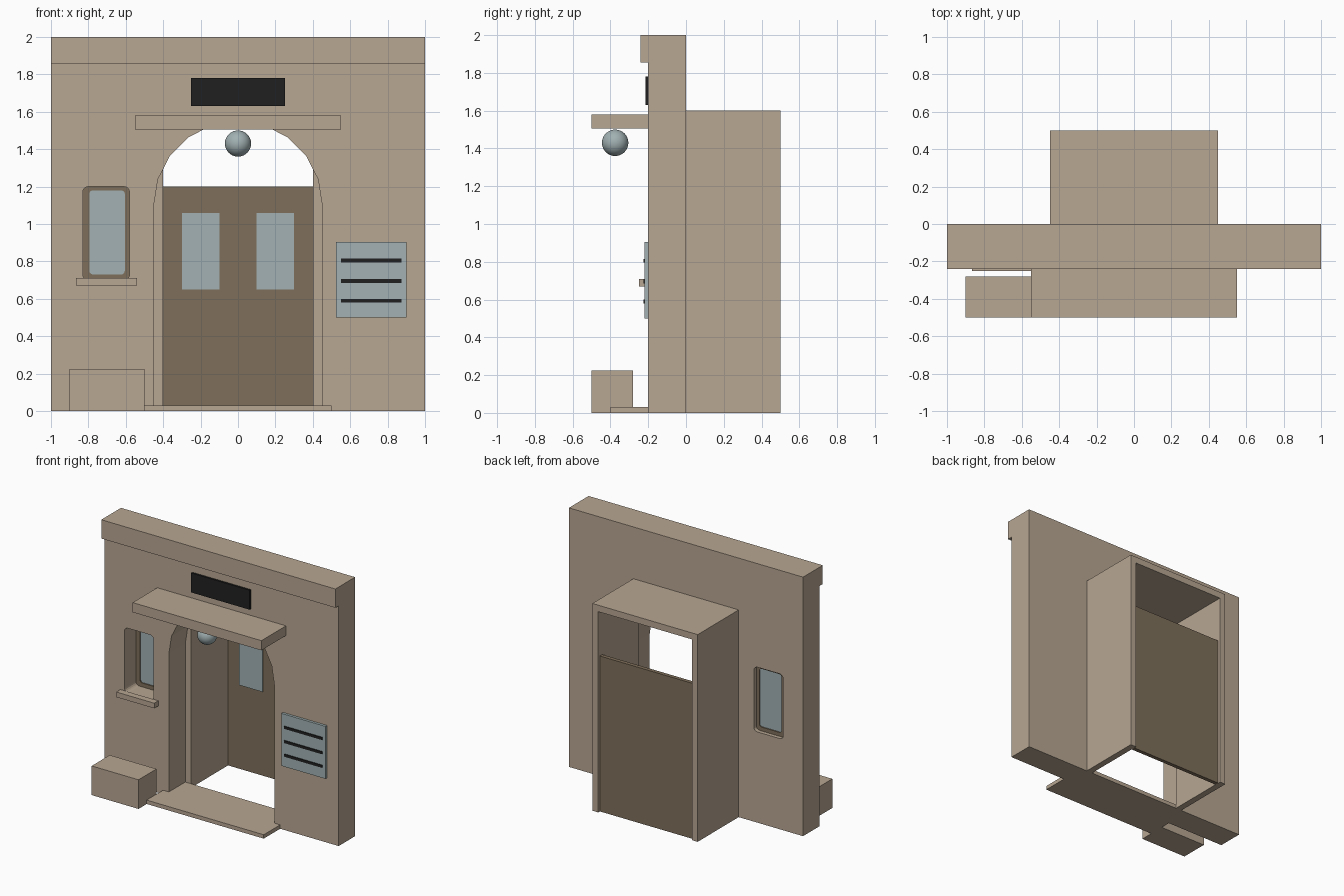
import bpy
import bmesh
import math
from mathutils import Matrix, Vector

cube = bpy.data.objects.get("Cube")
if cube:
    bpy.data.objects.remove(cube, do_unlink=True)


def material(name, rgb):
    mat = bpy.data.materials.new(name)
    mat.use_nodes = True
    mat.diffuse_color = (*rgb, 1)
    mat.node_tree.nodes["Principled BSDF"].inputs["Base Color"].default_value = (*rgb, 1)
    return mat


plaster = material("tan plaster", (0.48, 0.385, 0.29))
wood = material("brown wood", (0.212, 0.159, 0.105))
glass = material("pale blue glass", (0.36, 0.44, 0.45))
black = material("black", (0.0145, 0.0145, 0.0145))


def add_object(name, mesh, mat):
    obj = bpy.data.objects.new(name, mesh)
    bpy.context.collection.objects.link(obj)
    mesh.materials.clear()
    mesh.materials.append(mat)
    return obj


def box(name, x, y, z, mat):
    """Box from (min, max) pairs."""
    bm = bmesh.new()
    bmesh.ops.create_cube(bm, size=1)
    size = [b - a for a, b in (x, y, z)]
    centre = Vector([(a + b) / 2 for a, b in (x, y, z)])
    bm.transform(Matrix.Translation(centre) @ Matrix.Diagonal((*size, 1)))
    mesh = bpy.data.meshes.new(name)
    bm.to_mesh(mesh)
    bm.free()
    return add_object(name, mesh, mat)


def profile(name, loops, y, mat):
    """Extrude x-z outlines along y; inner loops become holes."""
    curve = bpy.data.curves.new(name + " outline", "CURVE")
    curve.dimensions = "2D"
    curve.fill_mode = "BOTH"
    curve.extrude = (y[1] - y[0]) / 2
    for loop in loops:
        spline = curve.splines.new("POLY")
        spline.points.add(len(loop) - 1)
        for point, (px, pz) in zip(spline.points, loop):
            point.co = (px, pz, 0, 1)
        spline.use_cyclic_u = True
    helper = bpy.data.objects.new(name + " helper", curve)
    bpy.context.collection.objects.link(helper)
    graph = bpy.context.evaluated_depsgraph_get()
    mesh = bpy.data.meshes.new_from_object(helper.evaluated_get(graph))
    mesh.name = name
    bpy.data.objects.remove(helper, do_unlink=True)
    bpy.data.curves.remove(curve)
    # Stand the flat profile upright and clean up its seams
    mesh.transform(Matrix.Translation((0, sum(y) / 2, 0)) @ Matrix.Rotation(math.pi / 2, 4, "X"))
    bm = bmesh.new()
    bm.from_mesh(mesh)
    bmesh.ops.remove_doubles(bm, verts=bm.verts, dist=0.0001)
    bmesh.ops.recalc_face_normals(bm, faces=bm.faces)
    for face in bm.faces:
        face.smooth = False
    bm.to_mesh(mesh)
    bm.free()
    return add_object(name, mesh, mat)


def rounded(x, z, radius, steps=4):
    """Rounded rectangle outline."""
    corners = [(x[1], z[1], -1, -1), (x[0], z[1], 1, -1), (x[0], z[0], 1, 1), (x[1], z[0], -1, 1)]
    points = []
    for quarter, (cx, cz, sx, sz) in enumerate(corners):
        for i in range(steps + 1):
            a = (quarter + i / steps) * math.pi / 2
            points.append((cx + radius * (sx + math.cos(a)), cz + radius * (sz + math.sin(a))))
    return points


# Front wall with arched doorway and window opening
half, spring = 0.45, 1.1
arch = [(half * math.cos(math.pi * i / 10), spring + half * math.sin(math.pi * i / 10)) for i in range(11)]
outline = [(1, 0), (1, 2), (-1, 2), (-1, 0), (-half, 0)] + arch[::-1] + [(half, 0)]
opening = rounded((-0.83, -0.58), (0.7, 1.2), 0.03)
pane = rounded((-0.795, -0.605), (0.73, 1.18), 0.02)
profile("front_wall", [outline, opening], (-0.2, 0), plaster)
box("cornice", (-1, 1), (-0.24, -0.2), (1.855, 2), plaster)

# Window
profile("window_frame", [opening, pane], (-0.06, -0.03), wood)
profile("window_glass", [pane], (-0.052, -0.038), glass)
box("window_sill", (-0.865, -0.54), (-0.25, -0.2), (0.67, 0.71), plaster)

# Entrance passage behind the arch, open at the bottom and back
passage = [(-half, 0), (-half, 1.6), (half, 1.6), (half, 0), (0.4, 0), (0.4, 1.55), (-0.4, 1.55), (-0.4, 0)]
profile("passage_walls", [passage], (0, 0.5), plaster)

# Door with two panes
box("door", (-0.4, 0.4), (0.45, 0.48), (0, 1.2), wood)
for side, x in (("right", (-0.3, -0.1)), ("left", (0.1, 0.3))):
    box(f"door_pane_{side}", x, (0.442, 0.45), (0.65, 1.06), glass)

# Doorstep, canopy, sign plate and bench block
box("doorstep", (-0.5, 0.5), (-0.4, 0), (0, 0.03), plaster)
box("canopy", (-0.55, 0.55), (-0.5, -0.2), (1.505, 1.58), plaster)
box("sign_plate", (-0.25, 0.25), (-0.215, -0.2), (1.63, 1.78), black)
box("bench_block", (-0.9, -0.5), (-0.5, -0.28), (0, 0.225), plaster)

# Notice board with dark bars
box("notice_board", (0.525, 0.9), (-0.22, -0.2), (0.5, 0.905), glass)
for i, z in enumerate((0.59, 0.695, 0.805)):
    box(f"notice_bar_{i + 1}", (0.55, 0.875), (-0.226, -0.22), (z - 0.01, z + 0.01), black)

# Globe lamp under the canopy
bm = bmesh.new()
bmesh.ops.create_uvsphere(bm, u_segments=32, v_segments=16, radius=0.07,
                          matrix=Matrix.Translation((0, -0.375, 1.43)))
for face in bm.faces:
    face.smooth = True
globe = bpy.data.meshes.new("globe_lamp")
bm.to_mesh(globe)
bm.free()
add_object("globe_lamp", globe, glass)
